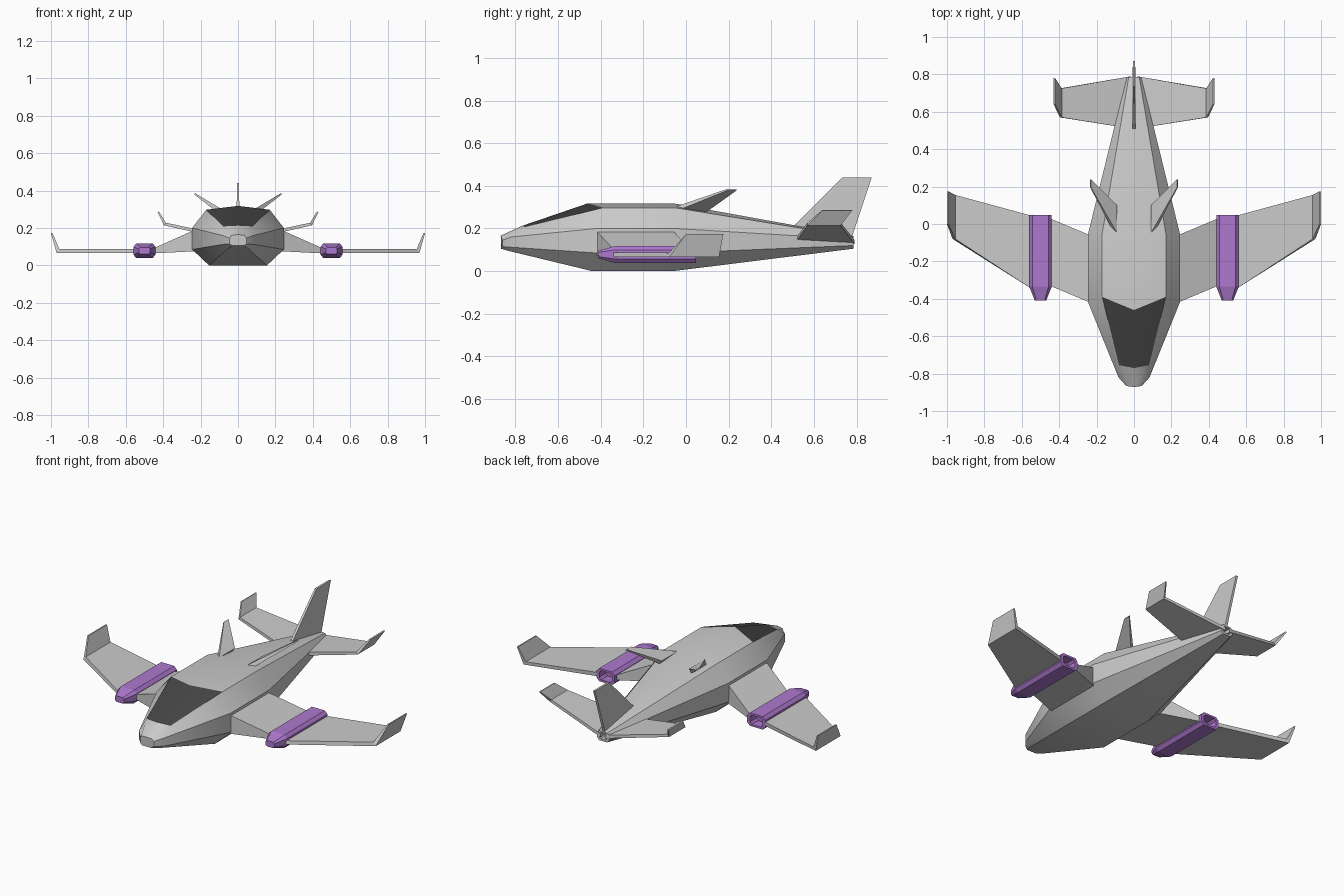
import bpy, bmesh, math

if "Cube" in bpy.data.objects:
    bpy.data.objects.remove(bpy.data.objects["Cube"])


def material(name, rgb):
    m = bpy.data.materials.new(name)
    m.diffuse_color = (*rgb, 1)
    m.use_nodes = True
    m.node_tree.nodes["Principled BSDF"].inputs["Base Color"].default_value = m.diffuse_color
    return m


purple = material("purple", (0.42, 0.19, 0.62))
dark = material("dark_glass", (0.06, 0.06, 0.06))


def finish(name, bm, mat=None, mirror=False, smooth=False):
    mesh = bpy.data.meshes.new(name)
    bm.to_mesh(mesh)
    bm.free()
    ob = bpy.data.objects.new(name, mesh)
    bpy.context.collection.objects.link(ob)
    if mat:
        mesh.materials.append(mat)
    if mirror:
        ob.modifiers.new("Mirror", "MIRROR").use_mirror_merge = False
    if smooth:
        bpy.ops.object.select_all(action="DESELECT")
        ob.select_set(True)
        bpy.context.view_layer.objects.active = ob
        bpy.ops.object.shade_smooth_by_angle(angle=math.radians(30))
    return ob


def loft(name, rings, skip=(), **kw):
    """Skin closed rings in order and cap both ends."""
    bm = bmesh.new()
    vs = [[bm.verts.new(p) for p in r] for r in rings]
    n = len(vs[0])
    for i in range(len(vs) - 1):
        for j in range(n):
            if (i, j) not in skip:
                k = (j + 1) % n
                bm.faces.new((vs[i][j], vs[i][k], vs[i + 1][k], vs[i + 1][j]))
    bm.faces.new(vs[0])
    bm.faces.new(vs[-1])
    bmesh.ops.recalc_face_normals(bm, faces=bm.faces[:])
    return finish(name, bm, **kw)


def hollow(ring, scale, depth):
    """Two extra rings that turn a ring's end into a recessed opening."""
    n = len(ring)
    cx, cz = sum(p[0] for p in ring) / n, sum(p[2] for p in ring) / n
    return [[(cx + (x - cx) * scale, y - d, cz + (z - cz) * scale)
             for x, y, z in ring] for d in (0, depth)]


def panel(name, sections, mirror=True):
    """Thin surface from sections (y front, y rear, (x, z) lower, (x, z) upper)."""
    rings = [[(a[0], y0, a[1]), (a[0], y1, a[1]), (b[0], y1, b[1]), (b[0], y0, b[1])]
             for y0, y1, a, b in sections]
    return loft(name, rings, mirror=mirror)


# Fuselage: half stations from top centre down to the bottom edge
stations = [
    [(0, -.872, .165), (.035, -.867, .16), (.045, -.862, .145), (.045, -.862, .115), (.03, -.868, .105)],
    [(0, -.77, .212), (.08, -.755, .208), (.083, -.82, .16), (.083, -.82, .112), (.05, -.825, .093)],
    [(0, -.46, .318), (.17, -.39, .297), (.245, -.42, .2), (.245, -.42, .085), (.155, -.44, 0)],
    [(0, -.06, .318), (.17, -.05, .297), (.245, -.05, .2), (.245, -.06, .085), (.155, -.06, 0)],
    [(0, .785, .165), (.028, .785, .162), (.04, .785, .15), (.04, .785, .12), (.025, .785, .105)],
]
rings = [h + [(-x, y, z) for x, y, z in reversed(h[1:])] for h in stations]
rings += hollow(rings[-1], .65, .05)
loft("fuselage", rings, skip={(1, 0), (1, 8)}, smooth=True)

# Canopy fills the opening left in the fuselage
bm = bmesh.new()
t1, r1, l1 = (bm.verts.new(rings[1][i]) for i in (0, 1, 8))
t2, r2, l2 = (bm.verts.new(rings[2][i]) for i in (0, 1, 8))
bm.faces.new((t1, r1, r2, t2))
bm.faces.new((t1, t2, l2, l1))
finish("canopy", bm, mat=dark, smooth=True)

# Main wings: thick root, thin outer panel, upturned tip
panel("wing_root", [
    (-.42, -.06, (.235, .075), (.235, .188)),
    (-.33, .03, (.45, .064), (.45, .092)),
])
panel("outer_wing", [
    (-.345, .045, (.55, .065), (.55, .088)),
    (-.08, .155, (.97, .066), (.955, .086)),
    (.0, .175, (1.0, .173), (.992, .173)),
])

# Engine pods with pointed front and open rear
def octagon(y, w, h, cw, ch, cx=.5, cz=.078):
    half = [(w, ch), (cw, h), (-cw, h), (-w, ch)]
    pts = half + [(-x, -z) for x, z in half]
    return [(cx + x, y, cz + z) for x, z in pts]


pod = [octagon(-.41, .03, .018, .022, .01),
       octagon(-.335, .06, .039, .043, .021),
       octagon(.048, .06, .039, .043, .021)]
pod += hollow(pod[-1], .7, .06)
loft("engine_pod", pod, mat=purple, mirror=True)

# Tailplane with upturned tips
panel("tailplane", [
    (.51, .79, (.015, .128), (.015, .148)),
    (.57, .725, (.396, .214), (.386, .228)),
    (.64, .78, (.43, .285), (.422, .287)),
])

# Vertical fin
panel("tail_fin", [
    (.455, .778, (-.008, .16), (.008, .16)),
    (.735, .872, (-.006, .44), (.006, .44)),
], mirror=False)

# Swept dorsal blades
panel("dorsal_blade", [
    (-.05, .1, (.106, .28), (.09, .302)),
    (.195, .238, (.234, .379), (.23, .386)),
])
